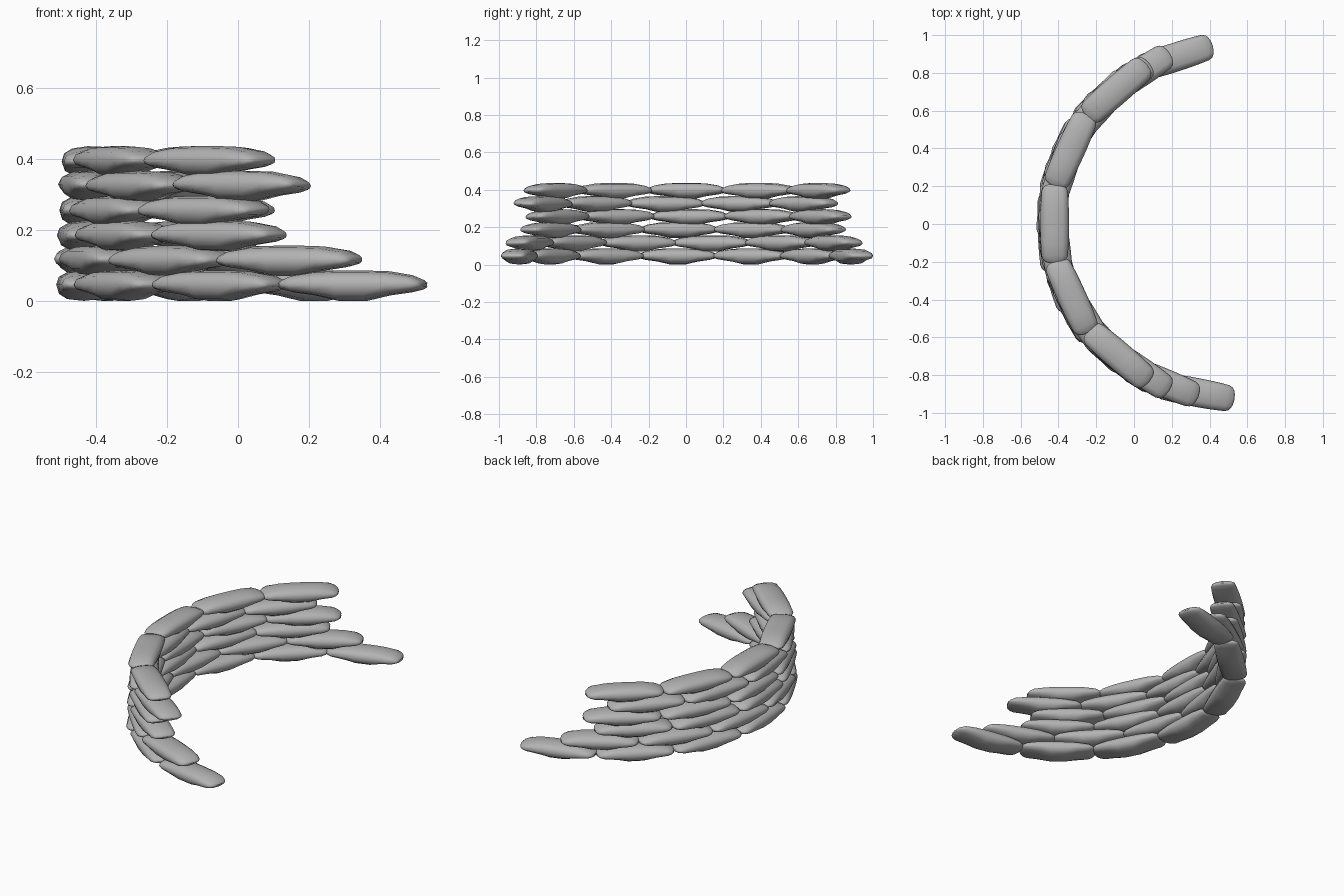
import bpy, bmesh, math, random
from mathutils import Matrix

cube = bpy.data.objects.get("Cube")
if cube:
    bpy.data.objects.remove(cube, do_unlink=True)

random.seed(4)

# Plain grey cloth
cloth = bpy.data.materials.new("grey_cloth")
cloth.use_nodes = True
grey = (0.45, 0.45, 0.45, 1)
cloth.diffuse_color = grey
cloth.node_tree.nodes["Principled BSDF"].inputs["Base Color"].default_value = grey


def power(v, e):
    return math.copysign(abs(v) ** e, v)


def make_bag_mesh():
    """Pillow lofted through rings: flat wide top, narrow belly, pinched ends."""
    half_length, sides = 0.213, 12
    # position along bag, half width, rise above seam, drop below seam
    half = [(1.0, 0.050, 0.005, 0.006), (0.95, 0.062, 0.014, 0.013),
            (0.8, 0.070, 0.027, 0.021), (0.5, 0.074, 0.038, 0.030),
            (0.2, 0.076, 0.040, 0.045)]
    stations = half + [(-u, w, t, b) for u, w, t, b in reversed(half)]
    bm = bmesh.new()
    rings = []
    for u, w, top, drop in stations:
        ring = []
        for k in range(sides):
            a = math.tau * k / sides
            c, s = power(math.cos(a), 0.75), power(math.sin(a), 0.8)
            # pinched end bows outward at its middle
            x = u * half_length - math.copysign(0.012, u) * c * c * (abs(u) > 0.9)
            ring.append(bm.verts.new((x, w * c, s * (top if s > 0 else drop))))
        rings.append(ring)
    for r0, r1 in zip(rings, rings[1:]):
        for k in range(sides):
            n = (k + 1) % sides
            bm.faces.new((r0[k], r0[n], r1[n], r1[k]))
    bm.faces.new(rings[0])
    bm.faces.new(rings[-1])
    bmesh.ops.recalc_face_normals(bm, faces=bm.faces)
    for f in bm.faces:
        f.smooth = True
    mesh = bpy.data.meshes.new("sandbag")
    bm.to_mesh(mesh)
    bm.free()
    mesh.materials.append(cloth)
    return mesh


bag_mesh = make_bag_mesh()

# Staggered courses from the ground up: (bag count, middle angle in degrees)
courses = [(7, 183.4), (6, 184.5), (5, 183), (5, 179.5), (5, 187.5), (5, 180.5)]
step = 24.9
for row, (count, middle) in enumerate(courses):
    for i in range(count):
        deg = middle + (i - (count - 1) / 2) * step
        a = math.radians(deg)
        rx = 0.955 - 0.003 * row
        yaw = math.radians(random.uniform(-1.5, 1.5))
        roll = math.radians(random.uniform(-3, 3)) if row else 0
        bag = bpy.data.objects.new(f"sandbag_row_{row + 1}_{i + 1}", bag_mesh)
        bpy.context.collection.objects.link(bag)
        bag.matrix_world = (
            Matrix.Translation((0.52 + rx * math.cos(a), 0.01 + 0.92 * math.sin(a), 0.046 + 0.07 * row))
            @ Matrix.Rotation(a + math.pi / 2 + yaw, 4, "Z")
            @ Matrix.Rotation(roll, 4, "X"))
